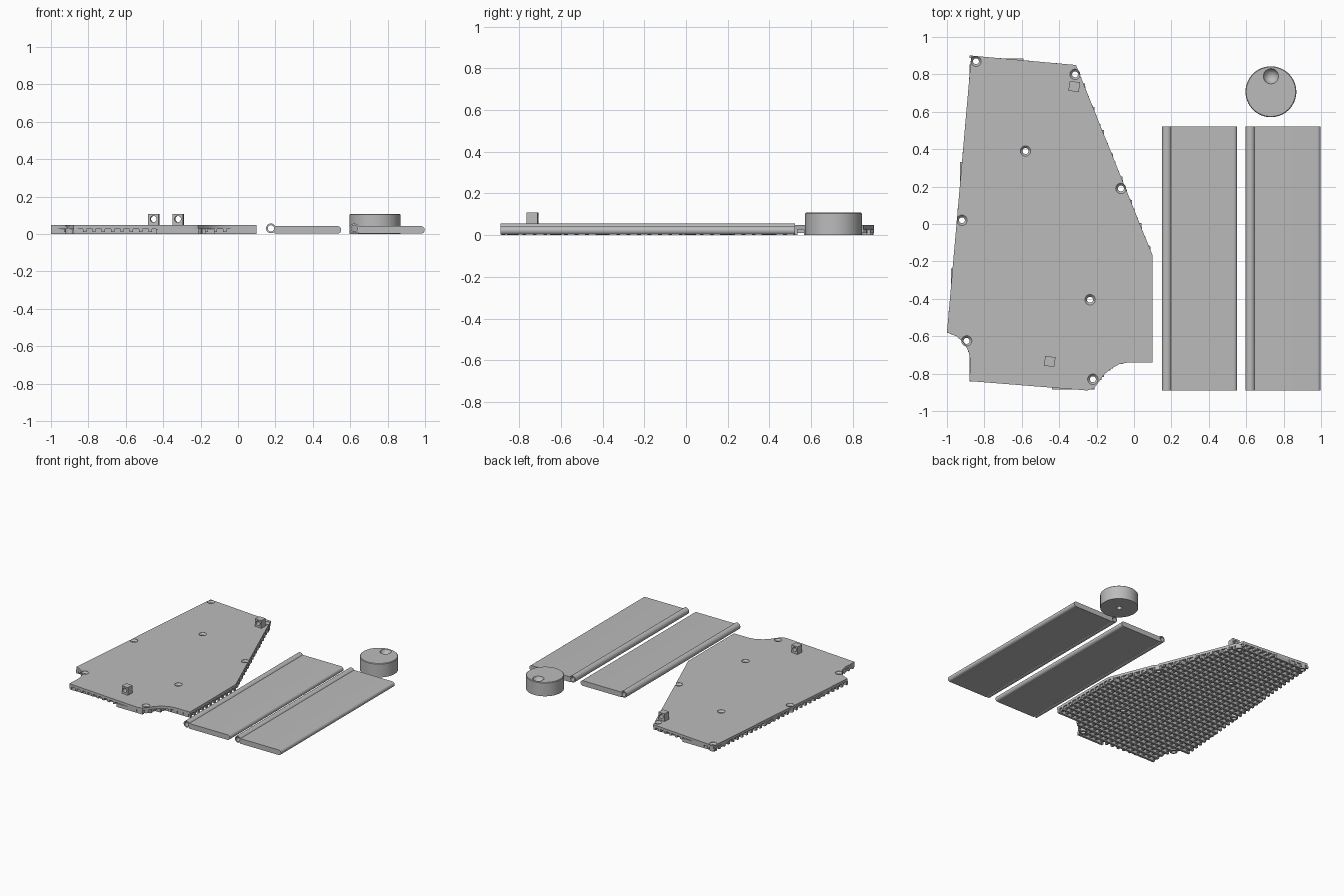
import bpy, bmesh, math
from mathutils import Matrix, Vector

if "Cube" in bpy.data.objects:
    bpy.data.objects.remove(bpy.data.objects["Cube"])

grey = bpy.data.materials.new("plain_grey")
grey.diffuse_color = (0.5, 0.5, 0.5, 1)
grey.use_nodes = True
grey.node_tree.nodes["Principled BSDF"].inputs["Base Color"].default_value = grey.diffuse_color


def finish(name, bm, smooth=True):
    bmesh.ops.remove_doubles(bm, verts=bm.verts, dist=1e-5)
    bmesh.ops.recalc_face_normals(bm, faces=bm.faces)
    me = bpy.data.meshes.new(name)
    bm.to_mesh(me)
    bm.free()
    ob = bpy.data.objects.new(name, me)
    bpy.context.collection.objects.link(ob)
    me.materials.append(grey)
    if smooth:
        shade(ob)
    return ob


def shade(ob):
    bpy.ops.object.select_all(action='DESELECT')
    ob.select_set(True)
    bpy.context.view_layer.objects.active = ob
    bpy.ops.object.shade_smooth_by_angle(angle=math.radians(30))


def prism(bm, points, extrude):
    face = bm.faces.new([bm.verts.new(p) for p in points])
    new = bmesh.ops.extrude_face_region(bm, geom=[face], use_keep_orig=True)
    verts = [g for g in new["geom"] if isinstance(g, bmesh.types.BMVert)]
    bmesh.ops.translate(bm, verts=verts, vec=extrude)


def box(bm, lo, hi):
    m = Matrix.LocRotScale([(a + b) / 2 for a, b in zip(lo, hi)], None,
                           [b - a for a, b in zip(lo, hi)])
    bmesh.ops.create_cube(bm, size=1, matrix=m)


def lathe(bm, profile, centre, steps=32, closed=False):
    c = Vector((centre[0], centre[1], 0))
    vs = [bm.verts.new(c + Vector((r, 0, z))) for r, z in profile]
    pairs = list(zip(vs, vs[1:])) + ([(vs[-1], vs[0])] if closed else [])
    es = [bm.edges.new(p) for p in pairs]
    bmesh.ops.spin(bm, geom=vs + es, cent=c, axis=(0, 0, 1),
                   angle=math.tau, steps=steps, use_duplicate=False)
    bmesh.ops.remove_doubles(bm, verts=bm.verts, dist=1e-5)


def cut(ob, bm):
    cutter = finish("cutter", bm, False)
    cutter.hide_render = True
    mod = ob.modifiers.new("cut", 'BOOLEAN')
    mod.operation, mod.solver, mod.object = 'DIFFERENCE', 'EXACT', cutter
    bpy.context.view_layer.objects.active = ob
    bpy.ops.object.modifier_apply(modifier=mod.name)
    bpy.data.objects.remove(cutter)
    shade(ob)


# Base plate outline with two scooped corners
outline = [(-1, -.58), (-.87, .90), (-.31, .85), (.10, -.17), (.10, -.74),
           (-.03, -.74), (-.08, -.75), (-.125, -.775), (-.16, -.805),
           (-.185, -.84), (-.215, -.88), (-.25, -.89), (-.88, -.84),
           (-.875, -.73), (-.885, -.68), (-.91, -.635), (-.95, -.60)]
holes = [(-.845, .87), (-.315, .80), (-.58, .39), (-.07, .19),
         (-.92, .02), (-.235, -.405), (-.895, -.625), (-.22, -.83)]

bm = bmesh.new()
prism(bm, [(x, y, .028) for x, y in outline], (0, 0, .02))
plate = finish("base_plate", bm)
bm = bmesh.new()
for h in holes:
    lathe(bm, [(0, -.01), (.016, -.01), (.016, .033), (.028, .046),
               (.028, .06), (0, .06)], h, 24)
cut(plate, bm)

# Screw bosses below the plate
bm = bmesh.new()
for h in holes:
    lathe(bm, [(.016, 0), (.028, 0), (.028, .029), (.016, .029)], h, 24, True)
finish("screw_bosses", bm)


def spans(axis, c):
    """Stretches of a grid line inside the outline and outside the holes."""
    hits = []
    for p, q in zip(outline, outline[1:] + outline[:1]):
        if (p[axis] > c) != (q[axis] > c):
            t = (c - p[axis]) / (q[axis] - p[axis])
            hits.append(p[1 - axis] + t * (q[1 - axis] - p[1 - axis]))
    hits.sort()
    out = list(zip(hits[::2], hits[1::2]))
    for h in holes:
        d = .03 ** 2 - (h[axis] - c) ** 2
        if d > 0:
            a, b = h[1 - axis] - math.sqrt(d), h[1 - axis] + math.sqrt(d)
            out = [s for lo, hi in out
                   for s in ((lo, min(hi, a)), (max(lo, b), hi))
                   if s[1] - s[0] > .005]
    return out


# Crossed ribs under the plate
w = .009
bm = bmesh.new()
for i in range(36):
    y = -.875 + i * .05
    for a, b in spans(1, y):
        box(bm, (a, y - w, 0), (b, y + w, .028))
finish("cross_ribs", bm, False)
bm = bmesh.new()
for i in range(22):
    x = -.97 + i * .05
    for a, b in spans(0, x):
        box(bm, (x - w, a, .010), (x + w, b, .0285))
finish("long_ribs", bm, False)

# Pierced lugs on top of the plate
for name, x, y in (("rear_lug", -.32, .735), ("front_lug", -.45, -.735)):
    bm = bmesh.new()
    box(bm, (-.028, -.026, .046), (.028, .026, .108))
    lug = finish(name, bm)
    bm = bmesh.new()
    bmesh.ops.create_cone(bm, cap_ends=True, segments=24, radius1=.017,
                          radius2=.017, depth=.2,
                          matrix=Matrix.Translation((0, 0, .08)) @ Matrix.Rotation(math.pi / 2, 4, 'X'))
    cut(lug, bm)
    lug.location = (x, y, 0)
    lug.rotation_euler.z = math.radians(-5)

# Two flaps, each with a hollow hinge tube along its left edge
y0, length = -.89, 1.412
for side, x0 in (("left", .15), ("right", .596)):
    bm = bmesh.new()
    arc = [math.pi * (i / 12 - .5) for i in range(13)]
    pts = [(x0 + .382 + .02 * math.cos(a), y0, .022 + .02 * math.sin(a)) for a in arc]
    prism(bm, [(x0 + .045, y0, .002)] + pts + [(x0 + .045, y0, .042)], (0, length, 0))
    finish(side + "_flap", bm)
    bm = bmesh.new()
    lathe(bm, [(.017, 0), (.026, 0), (.026, length), (.017, length)], (0, 0), 32, True)
    bmesh.ops.transform(bm, verts=bm.verts, matrix=Matrix.Translation((x0 + .026, y0 + length, .03))
                        @ Matrix.Rotation(math.pi / 2, 4, 'X'))
    finish(side + "_hinge_tube", bm)

# Round knob with a finger dimple and a shaft hole below
bm = bmesh.new()
lathe(bm, [(0, .05), (.02, .05), (.02, 0), (.136, 0), (.136, .104),
           (.132, .108), (0, .108)], (.732, .707), 64)
knob = finish("knob", bm)
bm = bmesh.new()
bmesh.ops.create_uvsphere(bm, u_segments=32, v_segments=16, radius=.042,
                          matrix=Matrix.Translation((.732, .79, .118)))
cut(knob, bm)
